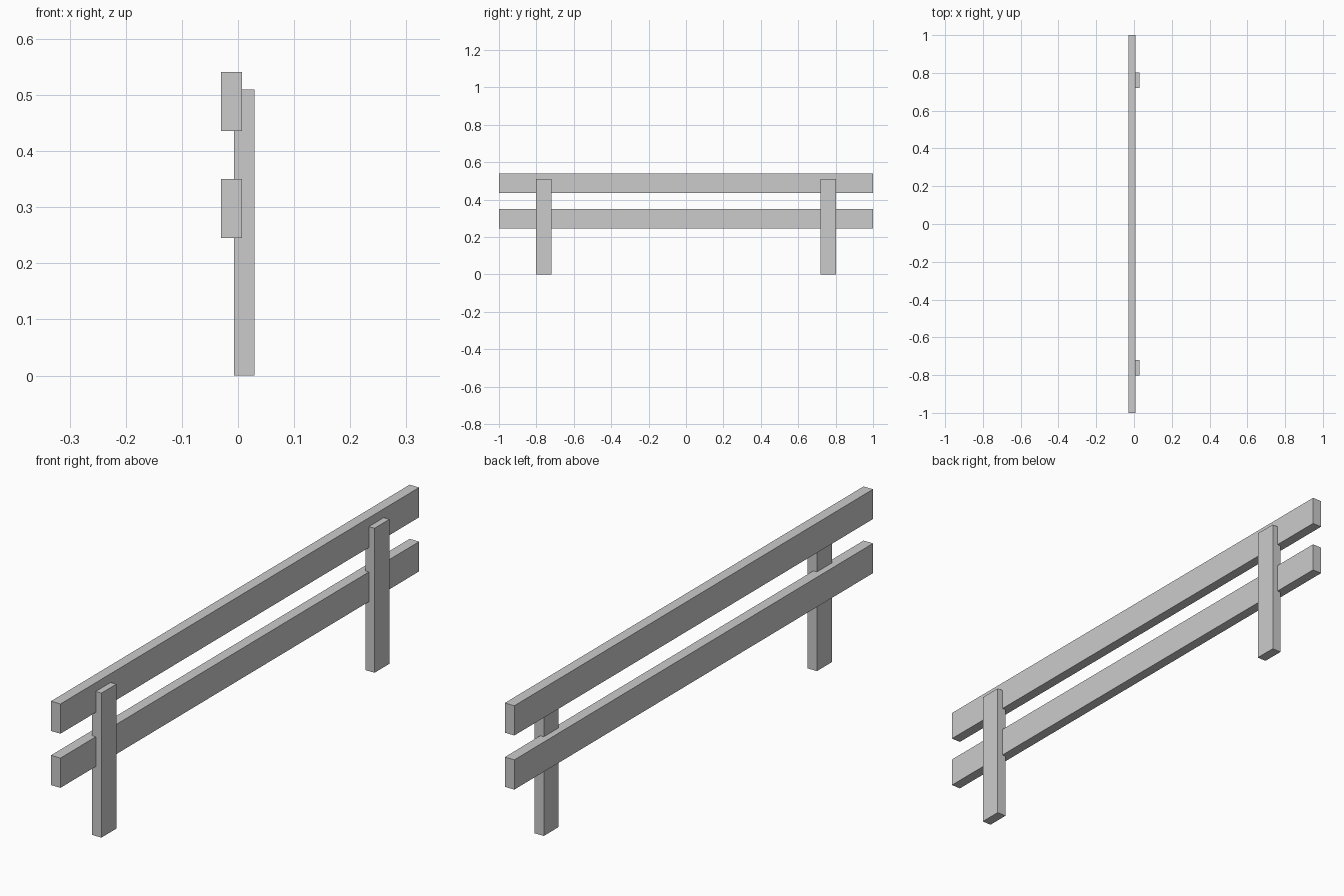
import bpy

if "Cube" in bpy.data.objects:
    bpy.data.objects.remove(bpy.data.objects["Cube"])


def box(name, x, y, z):
    """Box from (min, max) ranges on each axis."""
    bpy.ops.mesh.primitive_cube_add(
        size=1, location=[(a + b) / 2 for a, b in (x, y, z)])
    ob = bpy.context.object
    ob.name = name
    ob.scale = [b - a for a, b in (x, y, z)]
    bpy.ops.object.transform_apply(location=False, rotation=False, scale=True)
    return ob


# Two long horizontal rails
for name, z in (("lower_rail", (0.245, 0.35)), ("upper_rail", (0.436, 0.541))):
    box(name, (-0.03, 0.007), (-1, 1), z)

# Two upright posts, slightly let into the rails
for name, y in (("front_post", (-0.803, -0.72)), ("back_post", (0.72, 0.803))):
    box(name, (-0.007, 0.029), y, (0, 0.51))
